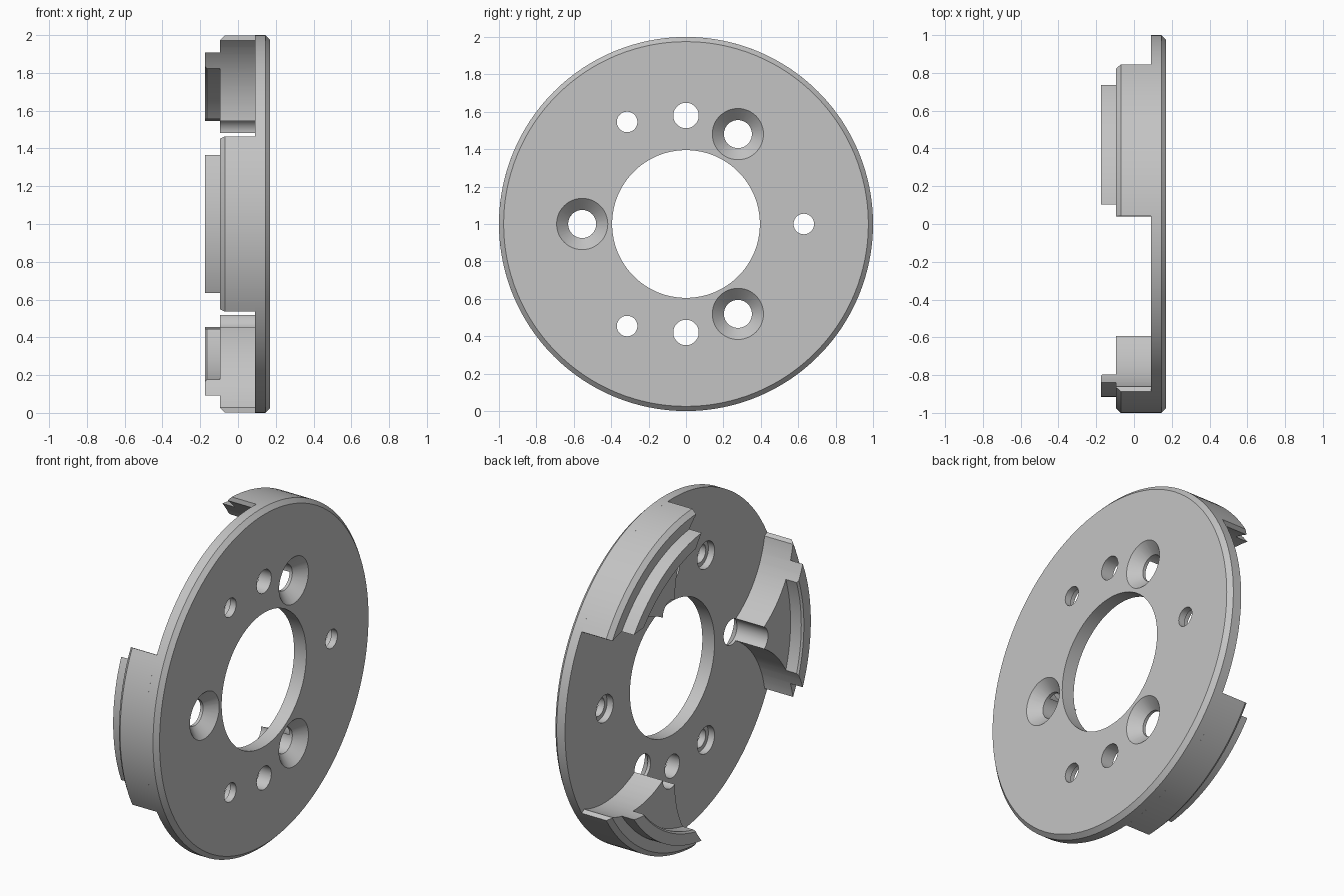
import bpy, bmesh
from math import cos, sin, pi, radians
from mathutils import Matrix

cube = bpy.data.objects.get("Cube")
if cube:
    bpy.data.objects.remove(cube, do_unlink=True)

grey = bpy.data.materials.new("plain grey")
grey.use_nodes = True
COLOUR = (0.55, 0.55, 0.55, 1)
grey.diffuse_color = COLOUR
grey.node_tree.nodes["Principled BSDF"].inputs["Base Color"].default_value = COLOUR


def finish(bm, name):
    """Turn a bmesh into a linked object."""
    bmesh.ops.recalc_face_normals(bm, faces=bm.faces)
    mesh = bpy.data.meshes.new(name)
    bm.to_mesh(mesh)
    bm.free()
    mesh.materials.append(grey)
    obj = bpy.data.objects.new(name, mesh)
    bpy.context.collection.objects.link(obj)
    return obj


def lathe(name, profile, middle=0.0, half=pi, steps=128):
    """Sweep a closed (x, radius) profile round the disc axis."""
    bm = bmesh.new()
    full = half >= pi
    rings = []
    for i in range(steps if full else steps + 1):
        a = middle - half + 2 * half * i / steps
        rings.append([bm.verts.new((x, r * cos(a), 1 + r * sin(a))) for x, r in profile])
    n = len(profile)
    pairs = list(zip(rings, rings[1:])) + ([(rings[-1], rings[0])] if full else [])
    for p, q in pairs:
        for j in range(n):
            k = (j + 1) % n
            bm.faces.new((p[j], p[k], q[k], q[j]))
    if not full:
        bm.faces.new(rings[0])
        bm.faces.new(rings[-1])
    return finish(bm, name)


def cut(obj, distance, angle, x0, x1, r0, r1=None, segments=48):
    """Drill a round or conical hole parallel to the disc axis."""
    bm = bmesh.new()
    place = Matrix.Translation(((x0 + x1) / 2, distance * cos(angle), 1 + distance * sin(angle)))
    bmesh.ops.create_cone(bm, cap_ends=True, segments=segments, radius1=r0,
                          radius2=r0 if r1 is None else r1, depth=x1 - x0,
                          matrix=place @ Matrix.Rotation(pi / 2, 4, "Y"))
    cutter = finish(bm, "cutter")
    cutter.hide_render = True
    mod = obj.modifiers.new("hole", "BOOLEAN")
    mod.operation = "DIFFERENCE"
    mod.solver = "EXACT"
    mod.object = cutter
    bpy.context.view_layer.objects.active = obj
    bpy.ops.object.modifier_apply(modifier=mod.name)
    bpy.data.objects.remove(cutter, do_unlink=True)


def smooth(obj):
    bpy.ops.object.select_all(action="DESELECT")
    obj.select_set(True)
    bpy.context.view_layer.objects.active = obj
    bpy.ops.object.shade_smooth_by_angle(angle=radians(25))


THIRD = 2 * pi / 3
BACK, FACE = 0.09, 0.17

# Round plate with a chamfered rim and a central opening
plate = lathe("plate", [(BACK, 0.395), (FACE, 0.395), (FACE, 0.975),
                        (FACE - 0.025, 1), (BACK, 1)])
for i in range(3):
    # countersunk screw holes
    screw = pi / 3 + i * THIRD
    cut(plate, 0.555, screw, 0, 0.3, 0.075)
    cut(plate, 0.555, screw, FACE - 0.062, FACE + 0.01, 0.075, 0.147)
    # small holes, wider at the back
    cut(plate, 0.63, i * THIRD, 0, 0.3, 0.055)
    cut(plate, 0.63, i * THIRD, 0, 0.13, 0.08)
# plain holes above and below the opening
for side in (1, -1):
    cut(plate, 0.58, side * pi / 2, 0, 0.3, 0.068)
smooth(plate)

# Three lugs, each with a raised rib and hollowed sides
LUG = [(BACK, 0.56), (-0.095, 0.56), (-0.095, 0.84), (-0.165, 0.84), (-0.175, 0.85),
       (-0.175, 0.915), (-0.095, 0.915), (-0.095, 0.975), (-0.07, 1), (BACK, 1)]
for i, name in enumerate(("upper_lug", "front_lug", "lower_lug")):
    middle = pi / 3 + i * THIRD
    lug = lathe(name, LUG, middle, radians(27.6), 24)
    for side in (1, -1):
        cut(lug, 0.63, middle + side * pi / 3, -0.3, 0.3, 0.555, segments=128)
    cut(lug, 0.555, middle, -0.3, 0.3, 0.075)
    smooth(lug)
